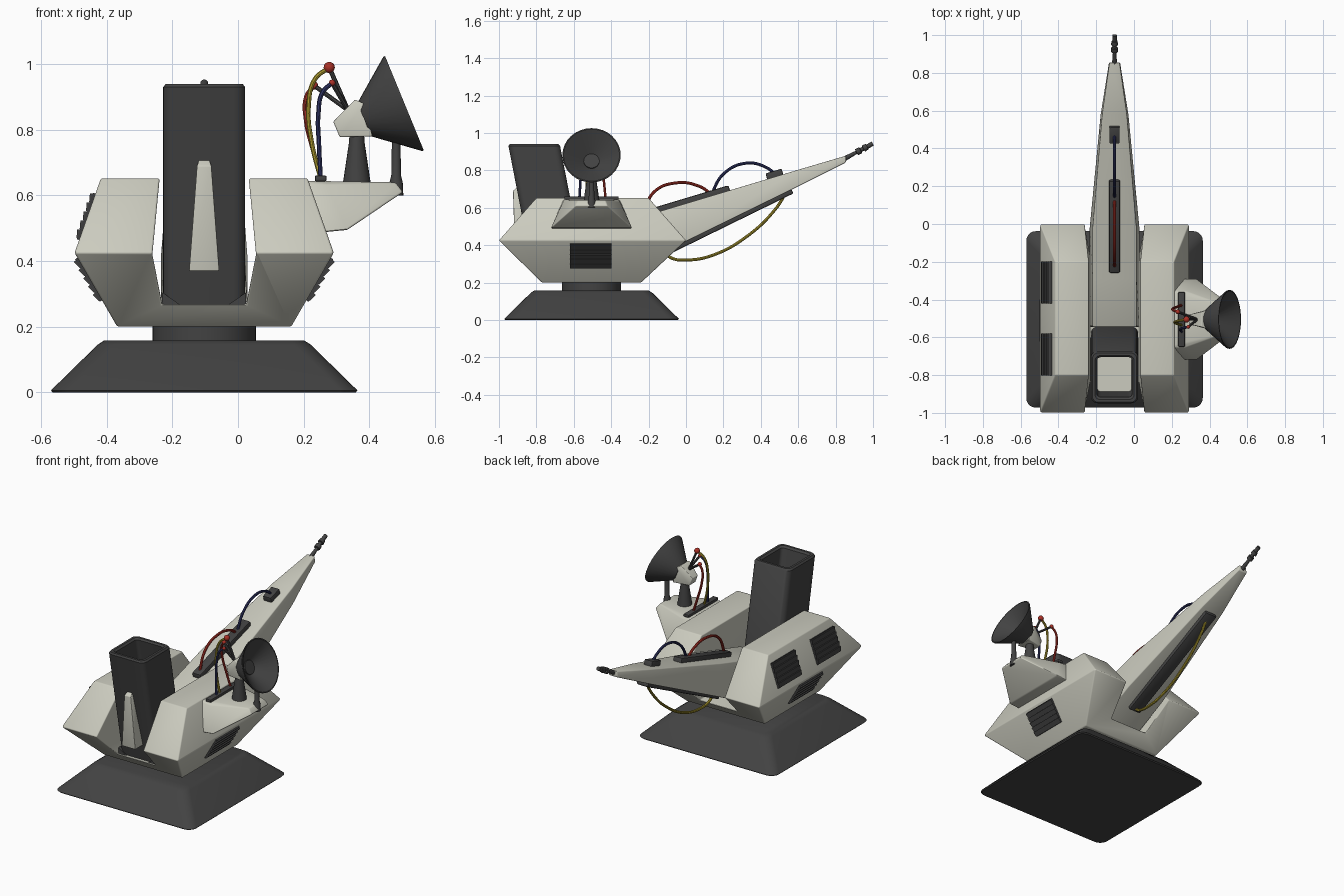
import bpy, bmesh, math
from mathutils import Vector, Matrix

if "Cube" in bpy.data.objects:
    bpy.data.objects.remove(bpy.data.objects["Cube"])

CX, CY = -0.103, -0.505      # centre of the turret


def mat(name, r, g, b):
    m = bpy.data.materials.new(name)
    m.diffuse_color = (r, g, b, 1)
    m.use_nodes = True
    m.node_tree.nodes["Principled BSDF"].inputs["Base Color"].default_value = m.diffuse_color
    return m


LIGHT = mat("light_grey", 0.60, 0.60, 0.52)
DARK = mat("dark_grey", 0.055, 0.055, 0.055)
VENT = mat("vent_grey", 0.045, 0.045, 0.047)
RED = mat("red", 0.40, 0.03, 0.02)
YELLOW = mat("yellow", 0.42, 0.33, 0.03)
BLUE = mat("blue", 0.03, 0.035, 0.13)


def finish(name, bm, m, bevel=0, segs=3):
    bmesh.ops.recalc_face_normals(bm, faces=bm.faces)
    me = bpy.data.meshes.new(name)
    bm.to_mesh(me)
    bm.free()
    me.materials.append(m)
    ob = bpy.data.objects.new(name, me)
    bpy.context.collection.objects.link(ob)
    if bevel:
        add_bevel(ob, bevel, segs)
    return ob


def add_bevel(ob, width, segs=3):
    b = ob.modifiers.new("bevel", 'BEVEL')
    b.width, b.segments, b.limit_method = width, segs, 'ANGLE'
    b.angle_limit = math.radians(20)


def hull(name, pts, m, bevel=0):
    bm = bmesh.new()
    for p in pts:
        bm.verts.new(p)
    bmesh.ops.convex_hull(bm, input=bm.verts[:])
    bmesh.ops.dissolve_limit(bm, angle_limit=0.02, verts=bm.verts[:], edges=bm.edges[:])
    return finish(name, bm, m, bevel)


def loft(name, rings, m, bevel=0):
    bm = bmesh.new()
    rows = [[bm.verts.new(p) for p in r] for r in rings]
    n = len(rows[0])
    for a, b in zip(rows, rows[1:]):
        for i in range(n):
            bm.faces.new((a[i], a[(i + 1) % n], b[(i + 1) % n], b[i]))
    bm.faces.new(rows[0])
    bm.faces.new(rows[-1])
    return finish(name, bm, m, bevel)


def round_rect(cx, cy, z, hx, hy, r, seg=5):
    pts = []
    for k, (sx, sy) in enumerate(((1, 1), (-1, 1), (-1, -1), (1, -1))):
        for i in range(seg + 1):
            a = math.pi / 2 * (k + i / seg)
            pts.append((cx + sx * (hx - r) + r * math.cos(a), cy + sy * (hy - r) + r * math.sin(a), z))
    return pts


def box(name, mtx, size, m, bevel=0):
    bm = bmesh.new()
    bmesh.ops.create_cube(bm, size=1, matrix=mtx @ Matrix.Diagonal((*size, 1)))
    return finish(name, bm, m, bevel, 2)


def lathe(name, start, axis, profile, m, n=24):
    """Revolve (distance, radius) pairs around an axis."""
    q = Vector(axis).to_track_quat('Z', 'Y')
    rings = [[Vector(start) + q @ Vector((r * math.cos(2 * math.pi * i / n), r * math.sin(2 * math.pi * i / n), d))
              for i in range(n)] for d, r in profile]
    return loft(name, rings, m)


def cable(name, pts, m, radius=0.008):
    cu = bpy.data.curves.new(name, 'CURVE')
    cu.dimensions, cu.bevel_depth, cu.bevel_resolution, cu.use_fill_caps = '3D', radius, 2, True
    s = cu.splines.new('BEZIER')
    s.bezier_points.add(len(pts) - 1)
    for bp, p in zip(s.bezier_points, pts):
        bp.co = p
        bp.handle_left_type = bp.handle_right_type = 'AUTO'
    cu.materials.append(m)
    ob = bpy.data.objects.new(name, cu)
    bpy.context.collection.objects.link(ob)


def rod(name, a, b, r, m):
    d = Vector(b) - Vector(a)
    lathe(name, a, d, [(0, r), (d.length, r)], m, 8)


# Base and swivel neck
loft("base", [round_rect(CX, CY, z, h, h, 0.05) for z, h in
              ((0, 0.462), (0.006, 0.467), (0.145, 0.325), (0.158, 0.305))], DARK)
lathe("swivel_neck", (CX, CY, 0.14), (0, 0, 1), [(0, 0.158), (0.075, 0.158)], DARK, 40)

# Faceted body with a slot cut through the middle
body = hull("body", [(CX + s * hx, y, z) for z, hx, y0, y1 in
                     ((0.2, 0.265, -0.77, -0.24), (0.425, 0.395, -1, 0), (0.652, 0.315, -0.8, -0.2))
                     for s in (-1, 1) for y in (y0, y1)], LIGHT)
cutter = loft("slot_cutter", [[(CX + s * h, y, z) for s, h, z in
              ((-1, .128, .268), (1, .128, .268), (1, .158, .42), (1, .135, .66), (1, .135, .8),
               (-1, .135, .8), (-1, .135, .66), (-1, .158, .42))] for y in (-1.2, 0.2)], LIGHT)
cutter.hide_render = True
cut = body.modifiers.new("slot", 'BOOLEAN')
cut.operation, cut.object, cut.solver = 'DIFFERENCE', cutter, 'EXACT'
add_bevel(body, 0.016)


# Slatted vents on the body sides
def vent(name, side, y, z, upper):
    hx = 0.395 - ((z - 0.425) * 0.352 if upper else (0.425 - z) * 0.578)
    n = Vector((side, 0, 0.352 if upper else -0.578)).normalized()
    u = Vector((0, 1, 0))
    v = n.cross(u) * side
    m = Matrix((u, v, n)).transposed().to_4x4()
    m.translation = Vector((CX + side * hx, y, z))
    box(name, m, (0.222, 0.15, 0.016), VENT)
    for i in range(5):
        t = m @ Matrix.Translation((0, (i - 2) * 0.029, 0.009)) @ Matrix.Rotation(0.25, 4, 'X')
        box(name + "_slat", t, (0.222, 0.026, 0.008), DARK)


for y in (-0.69, -0.31):
    vent("upper_vent", -1, y, 0.535, True)
for s in (-1, 1):
    vent("lower_vent", s, -0.51, 0.345, False)


# Hollow leaning tower with a light floor inside
def tower_ring(z, inset, r):
    return round_rect(CX, -0.813 + (0.94 - z) * 0.194, z, 0.125 - inset, 0.138 - inset, r)


tower = loft("tower", [tower_ring(*a) for a in ((0.268, 0, .035), (0.93, 0, .035), (0.94, .008, .03),
             (0.94, .022, .025), (0.93, .032, .02), (0.79, .034, .02))], DARK)
tower.data.materials.append(LIGHT)
for p in tower.data.polygons:
    if abs(p.center.z - 0.79) < 0.005:
        p.material_index = 1
# Fin on the tower front and wedge feet
hull("tower_fin", [(CX + s * h, y, z) for z, h, yf, yb in
     ((0.37, .046, -.915, -.80), (0.69, .022, -.925, -.86), (0.712, .014, -.90, -.86))
     for s in (-1, 1) for y in (yf, yb)], LIGHT, 0.01)
for s in (-1, 1):
    hull("tower_foot", [(CX + s * x, y, z) for x, z in ((.075, .268), (.128, .268), (.128, .305))
                        for y in (-.83, -.6)], DARK)

# Long tapering boom
loft("boom", [[(CX - h, y, zb), (CX + h, y, zb), (CX + h * .88, y, zt), (CX - h * .88, y, zt)]
              for y, zt, zb, h in ((-.545, .46, .275, .132), (-.29, .536, .275, .132), (-.02, .617, .41, .132),
                                   (.58, .797, .704, .074), (.855, .878, .842, .030))], LIGHT, 0.006)
TOP, LOW = math.atan(0.3), math.atan(0.49)


def on_boom(y, z, tilt):
    return Matrix.Translation((CX, y, z)) @ Matrix.Rotation(tilt, 4, 'X')


box("boom_top_rail", on_boom(-0.01, 0.623, TOP), (0.06, 0.51, 0.05), DARK, 0.01)
box("boom_top_socket", on_boom(0.475, 0.772, TOP), (0.055, 0.09, 0.05), DARK, 0.006)
box("boom_bottom_rail", on_boom(0.22, 0.525, LOW), (0.08, 0.77, 0.04), DARK, 0.008)
# Nozzle at the boom tip
lathe("boom_nozzle", (CX, 0.84, 0.858), (0, 0.88, 0.47),
      [(0, .014), (.08, .009), (.082, .018), (.105, .018), (.107, .011), (.122, .011), (.124, .019),
       (.145, .016), (.147, .012), (.18, .012)], DARK, 12)
# Boom cables
cable("boom_red_cable", [(CX, y, z) for y, z in ((-.23, .56), (-.17, .685), (-.05, .733), (.07, .715), (.14, .67))], RED)
cable("boom_blue_cable", [(CX, y, z) for y, z in ((.13, .66), (.20, .78), (.32, .838), (.43, .815), (.485, .77))], BLUE)
cable("boom_yellow_cable", [(CX, y, z) for y, z in
      ((-.12, .36), (-.07, .328), (0, .32), (.14, .345), (.33, .45), (.48, .595), (.54, .69))], YELLOW)

# Side bracket carrying the dish
hull("side_bracket", [(x, CY + s * h, z) for x, h, z in
     ((.18, .215, .48), (.333, .215, .495), (.18, .15, .645), (.27, .15, .635), (.503, .085, .61), (.48, .075, .64))
     for s in (-1, 1)], LIGHT, 0.006)
lathe("dish_stem", (.362, CY, .61), (0, 0, 1), [(0, .044), (.03, .042), (.15, .024), (.18, .022)], DARK, 20)
lathe("dish_strut", (.482, CY, .60), (0, 0, 1), [(0, .022), (.04, .02), (.06, .015), (.165, .013)], DARK, 16)
hull("dish_head", [(x, CY + s * h, z) for x, z, h in
     ((.29, .825, .025), (.357, .892, .04), (.385, .88, .05), (.41, .78, .05), (.31, .778, .03))
     for s in (-1, 1)], LIGHT, 0.004)
# Dish: hollow cone with a small floor
lathe("dish", (.385, CY, .831), (.925, 0, .38),
      [(0, .055), (.126, .155), (.132, .156), (.132, .150), (.045, .042)], DARK, 32)
lathe("dish_receiver", (.385, CY, .831), (.925, 0, .38), [(.04, .041), (.052, .041)], DARK, 24)

# Antenna rods with red balls, and their cables down to the socket strip
box("cable_strip", Matrix.Translation((.252, CY, .652)), (.036, .29, .018), DARK, 0.005)
for name, tip, r, m, foot, mids in (
        ("yellow", (.278, CY, .99), .017, YELLOW, CY - .03, ((.235, .955), (.215, .87), (.225, .76))),
        ("red", (.232, CY + .04, .935), .012, RED, CY + .075, ((.208, .90), (.207, .83), (.228, .74))),
        ("blue", (.287, CY - .04, .943), .010, BLUE, CY - .065, ((.258, .915), (.245, .85), (.247, .75)))):
    rod(name + "_antenna_rod", (.335, CY, .86), tip, .007, DARK)
    bm = bmesh.new()
    bmesh.ops.create_uvsphere(bm, u_segments=16, v_segments=10, radius=r, matrix=Matrix.Translation(tip))
    finish(name + "_antenna_ball", bm, RED)
    path = [tip] + [(x, tip[1] + (foot - tip[1]) * (i + 1) / 4, z) for i, (x, z) in enumerate(mids)]
    cable("antenna_" + name + "_cable", path + [(.252, foot, .65)], m, .007)

# Apply modifiers and shade
bpy.ops.object.select_all(action='DESELECT')
for ob in bpy.context.scene.objects:
    if ob != cutter:
        ob.select_set(True)
bpy.context.view_layer.objects.active = body
bpy.ops.object.convert(target='MESH')
bpy.ops.object.shade_smooth_by_angle(angle=math.radians(35))
bpy.data.objects.remove(cutter)
